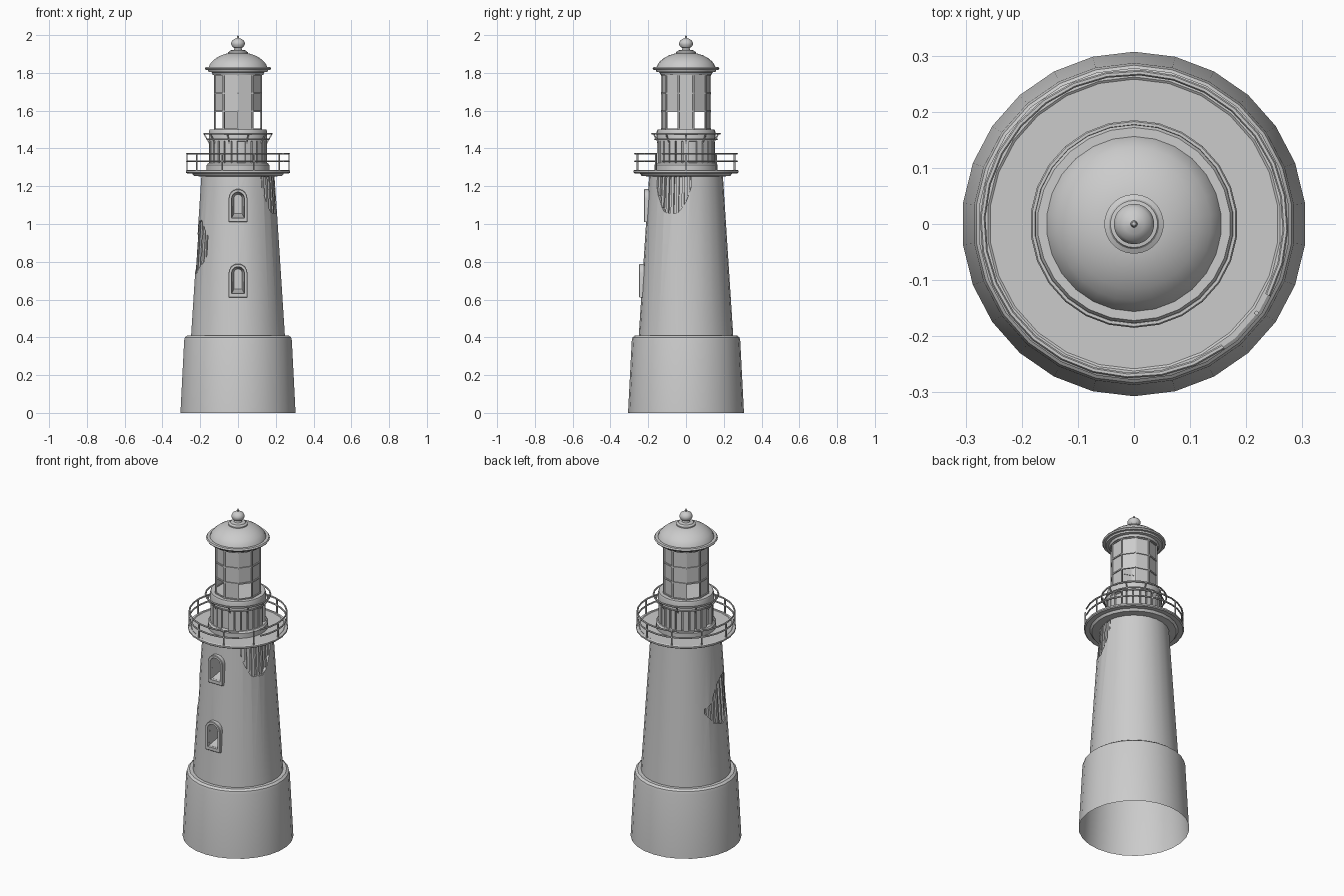
import bpy, bmesh, math, random
from mathutils import Matrix, Vector

if "Cube" in bpy.data.objects:
    bpy.data.objects.remove(bpy.data.objects["Cube"])

random.seed(4)
N = 26
rad = math.radians


def polar(r, a, z):
    return Vector((r * math.cos(a), r * math.sin(a), z))


def tower_r(z):
    return 0.25 - 0.0647 * (z - 0.41)


def finish(name, bm, recalc=True):
    if recalc:
        bmesh.ops.recalc_face_normals(bm, faces=bm.faces)
    me = bpy.data.meshes.new(name)
    bm.to_mesh(me)
    bm.free()
    ob = bpy.data.objects.new(name, me)
    bpy.context.collection.objects.link(ob)
    return ob


def select(ob):
    bpy.ops.object.select_all(action='DESELECT')
    ob.select_set(True)
    bpy.context.view_layer.objects.active = ob


def smooth(ob, angle=32):
    select(ob)
    bpy.ops.object.shade_smooth_by_angle(angle=rad(angle))


def lathe(name, prof, n=N, closed=False, start=90, sweep=360, sm=True):
    """Revolve an (r, z) profile about z; closed joins the profile ends."""
    bm = bmesh.new()
    full = sweep == 360
    cols = [[bm.verts.new(polar(r, rad(start + sweep * i / n), z)) for r, z in prof]
            for i in range(n if full else n + 1)]
    m = len(prof)
    for i in range(n):
        a, b = cols[i], cols[(i + 1) % len(cols)]
        for j in range(m if closed else m - 1):
            k = (j + 1) % m
            bm.faces.new((a[j], b[j], b[k], a[k]))
    if not full and closed:
        bm.faces.new(cols[0])
        bm.faces.new(cols[-1])
    bmesh.ops.remove_doubles(bm, verts=bm.verts, dist=1e-5)
    ob = finish(name, bm)
    if sm:
        smooth(ob)
    return ob


def ring(r, z, t, k=6):
    """Closed round section for rails."""
    return [(r + t * math.cos(2 * math.pi * i / k), z + t * math.sin(2 * math.pi * i / k))
            for i in range(k)]


def bar(bm, p, q, a, w, d):
    """Box from p to q, width w tangential and depth d radial at angle a."""
    v = q - p
    z = v.normalized()
    x = Vector((-math.sin(a), math.cos(a), 0))
    y = z.cross(x).normalized()
    m = Matrix((x, y, z)).transposed().to_4x4()
    m.translation = (p + q) / 2
    bmesh.ops.create_cube(bm, size=1, matrix=m @ Matrix.Diagonal((w, d, v.length, 1)))


def arch(hw, z0, zs, y):
    pts = [(-hw, y, z0), (hw, y, z0)]
    return pts + [(hw * math.cos(rad(t)), y, zs + hw * math.sin(rad(t))) for t in range(0, 181, 20)]


def bridge(bm, loops, cap=False):
    ls = [[bm.verts.new(p) for p in l] for l in loops]
    for a, b in zip(ls, ls[1:]):
        for i in range(len(a)):
            j = (i + 1) % len(a)
            bm.faces.new((a[i], a[j], b[j], b[i]))
    if cap:
        bm.faces.new(ls[0])
        bm.faces.new(ls[-1])


# Base plinth, open underneath
lathe("base", [(0.307, 0), (0.287, 0.385), (0.283, 0.4), (0.27, 0.41), (0.235, 0.41)])

# Tapered tower
tower = lathe("tower", [(0, 0.40), (tower_r(0.40), 0.40), (tower_r(1.27), 1.27), (0, 1.27)], sm=False)
cutters = []

# Arched windows: frame plus niche cutter
for label, z0, z1 in (("lower", 0.61, 0.79), ("upper", 1.01, 1.185)):
    yf = -tower_r(z0) - 0.011
    zs = z1 - 0.05
    bm = bmesh.new()
    bridge(bm, [arch(0.05, z0, zs, yf + 0.06), arch(0.05, z0, zs, yf + 0.003),
                arch(0.047, z0 + 0.003, zs, yf), arch(0.034, z0 + 0.022, zs, yf),
                arch(0.032, z0 + 0.024, zs, yf + 0.045)])
    smooth(finish("window_frame_" + label, bm))
    bm = bmesh.new()
    bridge(bm, [arch(0.033, z0 + 0.023, zs, -0.32), arch(0.033, z0 + 0.023, zs, yf + 0.02),
                arch(0.022, z0 + 0.045, zs, yf + 0.085)], cap=True)
    cutters.append(finish("window_cutter_" + label, bm))


# Broken plaster patches: shallow recess with vertical laths inside
def patch(name, a0, a1, lo, hi):
    steps = 14
    cols = []
    for i in range(steps + 1):
        u = 2 * i / steps - 1
        jag = random.uniform(-0.008, 0.008)
        cols.append((rad(a0 + (a1 - a0) * i / steps), lo(u) + jag, hi(u) + jag))
    bm = bmesh.new()
    bridge(bm, [[polar(tower_r(z) + dr, a, z) for z, dr in
                 ((l, 0.03), (h, 0.03), (h, -0.016), (l, -0.016))] for a, l, h in cols], cap=True)
    cutters.append(finish(name + "_cutter", bm))
    bm = bmesh.new()
    for i in range(1, steps):
        a, l, h = cols[i]
        if i % 2:
            bar(bm, polar(tower_r(l) - 0.012, a, l), polar(tower_r(h) - 0.012, a, h),
                a, random.uniform(0.012, 0.016), 0.014)
    finish(name + "_laths", bm)


patch("upper_patch", -51, 8, lambda u: 1.05 + 0.15 * abs(u) ** 2.2, lambda u: 1.255)
patch("side_patch", 153, 222, lambda u: 0.74 + 0.09 * u * u,
      lambda u: 0.86 + 0.16 * max(0, 1 - (u - 0.25) ** 2))

for c in cutters:
    c.hide_render = True
    m = tower.modifiers.new("cut", 'BOOLEAN')
    m.operation = 'DIFFERENCE'
    m.solver = 'EXACT'
    m.object = c
    select(tower)
    bpy.ops.object.modifier_apply(modifier=m.name)
for c in cutters:
    bpy.data.objects.remove(c)
smooth(tower, 25)

# Gallery deck with moulded underside
lathe("gallery_deck", [(0.18, 1.25), (0.235, 1.255), (0.245, 1.268), (0.272, 1.268), (0.278, 1.273),
                       (0.278, 1.282), (0.272, 1.286), (0.262, 1.286), (0.258, 1.283), (0.15, 1.283)])

# Gallery railing with a broken gap at front right
for z, t in ((1.372, 0.005), (1.333, 0.005)):
    lathe("gallery_rail", ring(0.270, z, t), closed=True, start=-28, sweep=334)
bm = bmesh.new()
for k in range(10):
    a = rad(-72 + 36 * k)
    bar(bm, polar(0.270, a, 1.28), polar(0.270, a, 1.372), a, 0.007, 0.007)
finish("gallery_posts", bm)

# Watch room: footing, drum, planks and cornice
lathe("watch_room_footing", [(0.167, 1.28), (0.167, 1.312), (0.16, 1.322), (0.14, 1.325)])
lathe("watch_room_drum", [(0.143, 1.31), (0.143, 1.45)])
bm = bmesh.new()
for k in range(N):
    if k in (6, 13, 20):
        continue
    a = rad(90 + 360 * (k + 0.5) / N)
    bar(bm, polar(0.147, a, 1.318), polar(0.147, a, 1.44), a, random.uniform(0.026, 0.034), 0.012)
finish("watch_room_planks", bm)
lathe("watch_room_cornice", [(0.14, 1.435), (0.155, 1.44), (0.155, 1.49), (0.151, 1.5), (0, 1.502)])

# Narrow upper rails on brackets
lathe("upper_rail", ring(0.180, 1.477, 0.005), closed=True)
lathe("upper_rail_low", ring(0.165, 1.448, 0.004), closed=True)
bm = bmesh.new()
for k in range(10):
    a = rad(-72 + 36 * k)
    bar(bm, polar(0.15, a, 1.425), polar(0.180, a, 1.477), a, 0.006, 0.006)
finish("upper_rail_brackets", bm)

# Lantern: ten-sided frame and panes, several lower panes missing
rows = [1.502, 1.598, 1.692, 1.79]
bm = bmesh.new()
for k in range(10):
    a = rad(90 + 36 * k)
    bar(bm, polar(0.128, a, 1.5), polar(0.128, a, 1.8), a, 0.008, 0.008)
finish("lantern_mullions", bm)
for z in rows:
    lathe("lantern_bar", [(0.124, z - 0.004), (0.133, z - 0.004), (0.133, z + 0.004), (0.124, z + 0.004)],
          n=10, closed=True, sm=False)
bm = bmesh.new()
for k in range(10):
    a, b = rad(-90 + 36 * k), rad(-54 + 36 * k)
    for j in range(3):
        if j == 0 and k in (1, 3, 6, 8, 9):
            continue
        bm.faces.new([bm.verts.new(p) for p in (
            polar(0.127, a, rows[j]), polar(0.127, b, rows[j]),
            polar(0.127, b, rows[j + 1]), polar(0.127, a, rows[j + 1]))])
finish("lantern_panes", bm, recalc=False)

# Domed roof and finial
lathe("roof", [(0, 1.79), (0.135, 1.79), (0.14, 1.803), (0.157, 1.806), (0.16, 1.815), (0.172, 1.816),
               (0.177, 1.823), (0.172, 1.831), (0.156, 1.831), (0.150, 1.845), (0.137, 1.862),
               (0.116, 1.879), (0.09, 1.893), (0.065, 1.901), (0.053, 1.903), (0.053, 1.91),
               (0.045, 1.914), (0.042, 1.919), (0.022, 1.922), (0.019, 1.932), (0.03, 1.938),
               (0.036, 1.949), (0.036, 1.96), (0.03, 1.972), (0.018, 1.98), (0.006, 1.984),
               (0.004, 1.996), (0, 2.0)])
